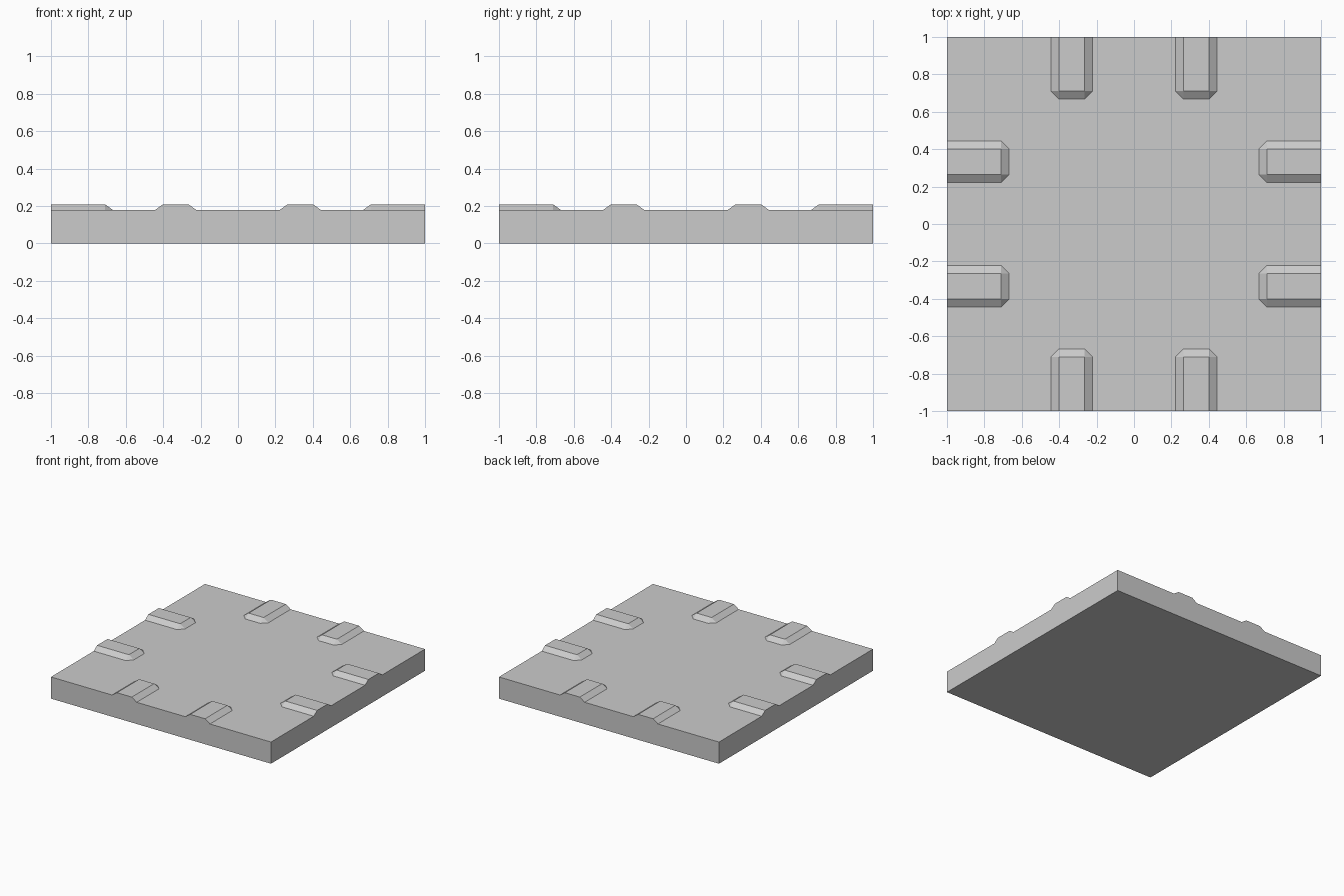
import bpy, bmesh
from math import pi
from mathutils import Matrix

if "Cube" in bpy.data.objects:
    bpy.data.objects.remove(bpy.data.objects["Cube"])

BASE_Z, TOP_Z = 0.178, 0.209


def make_object(name, bm):
    bmesh.ops.recalc_face_normals(bm, faces=bm.faces)
    mesh = bpy.data.meshes.new(name)
    bm.to_mesh(mesh)
    bm.free()
    obj = bpy.data.objects.new(name, mesh)
    bpy.context.collection.objects.link(obj)
    return obj


# Square floor slab
bm = bmesh.new()
bmesh.ops.create_cube(bm, size=1)
bmesh.ops.scale(bm, vec=(2, 2, BASE_Z), verts=bm.verts)
bmesh.ops.translate(bm, vec=(0, 0, BASE_Z / 2), verts=bm.verts)
make_object("slab", bm)


def raised_pad(name, x, angle):
    """Bevelled pad running in from one edge, with clipped inner corners."""
    bm = bmesh.new()
    half, top_half, inner, top_inner = 0.112, 0.068, 0.667, 0.711
    for s in (-1, 1):
        for px, py, pz in ((half, 1, BASE_Z), (half, top_inner, BASE_Z),
                           (top_half, inner, BASE_Z),
                           (top_half, 1, TOP_Z), (top_half, top_inner, TOP_Z)):
            bm.verts.new((x + s * px, py, pz))
    bmesh.ops.convex_hull(bm, input=bm.verts)
    bmesh.ops.dissolve_limit(bm, angle_limit=0.01, verts=bm.verts, edges=bm.edges)
    # The underside sits on the slab, so it is left open
    bm.normal_update()
    under = [f for f in bm.faces if all(abs(v.co.z - BASE_Z) < 1e-5 for v in f.verts)]
    bmesh.ops.recalc_face_normals(bm, faces=bm.faces)
    bmesh.ops.delete(bm, geom=under, context='FACES')
    bmesh.ops.rotate(bm, cent=(0, 0, 0), matrix=Matrix.Rotation(angle, 3, 'Z'), verts=bm.verts)
    make_object(name, bm)


# Two pads on each of the four edges
for i, side in enumerate(("back", "left", "front", "right")):
    for j, x in enumerate((-0.333, 0.333)):
        raised_pad(f"{side}_pad_{j + 1}", x, i * pi / 2)
